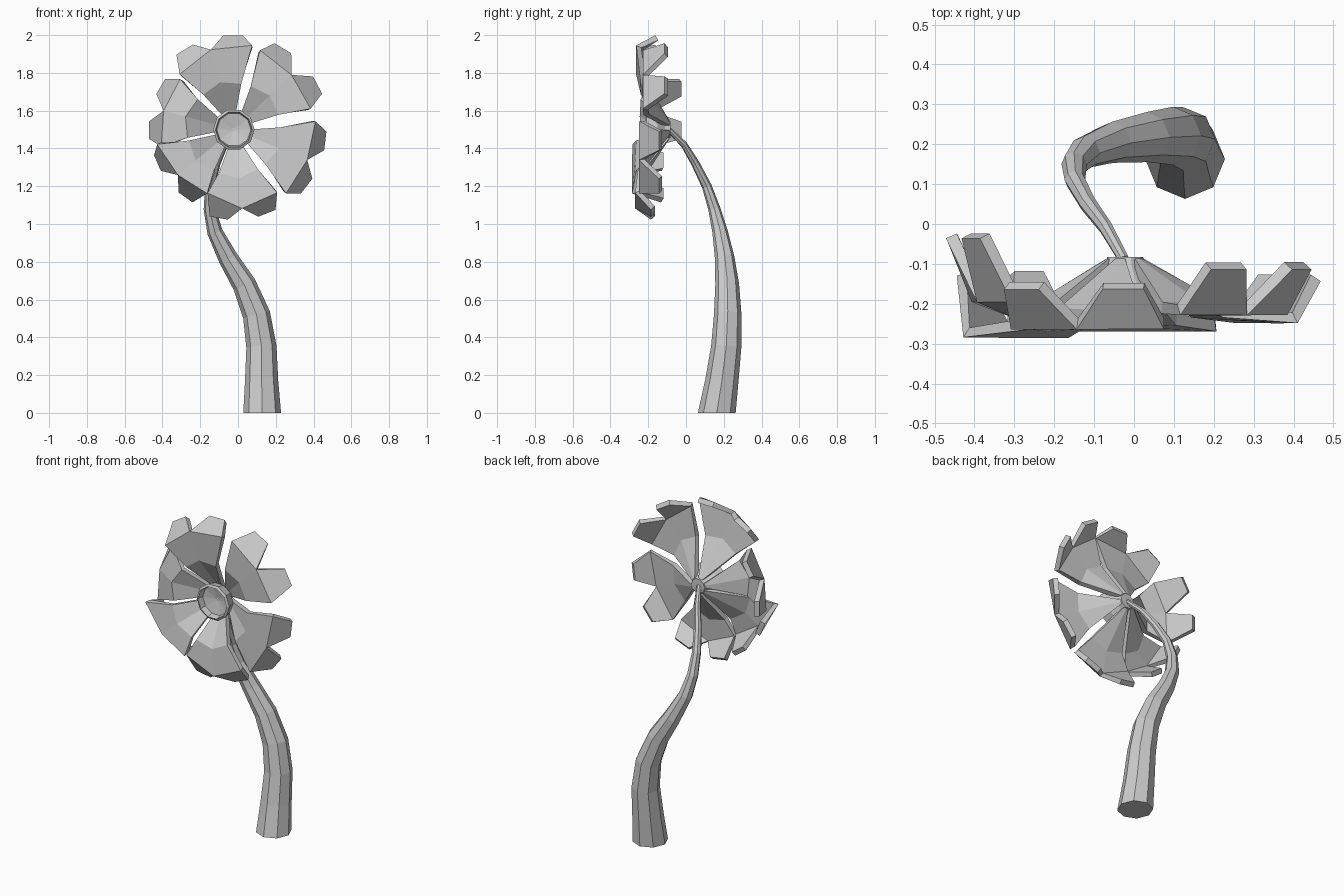
import bpy, bmesh, math
from mathutils import Vector

if "Cube" in bpy.data.objects:
    bpy.data.objects.remove(bpy.data.objects["Cube"])

CX, CZ = -0.022, 1.5   # flower centre in the front view


def finish(name, bm):
    bmesh.ops.recalc_face_normals(bm, faces=bm.faces)
    me = bpy.data.meshes.new(name)
    bm.to_mesh(me)
    bm.free()
    ob = bpy.data.objects.new(name, me)
    bpy.context.collection.objects.link(ob)
    return ob


def loft(name, rings):
    bm = bmesh.new()
    loops = [[bm.verts.new(p) for p in ring] for ring in rings]
    for a, b in zip(loops, loops[1:]):
        n = len(a)
        for i in range(n):
            bm.faces.new((a[i], a[(i + 1) % n], b[(i + 1) % n], b[i]))
    bm.faces.new(loops[0])
    bm.faces.new(loops[-1])
    return finish(name, bm)


# Stem: tapered eight-sided tube along a curling path (x, y, z, radius)
path = [(.128, .163, 0, .1), (.125, .19, .17, .088), (.124, .213, .35, .08),
        (.098, .221, .52, .073), (.033, .218, .68, .063), (-.053, .205, .82, .052),
        (-.123, .18, .96, .041), (-.15, .15, 1.08, .032), (-.148, .11, 1.2, .026),
        (-.115, .05, 1.32, .022), (-.07, -.01, 1.42, .018), (-.025, -.09, 1.5, .014)]
pts = [Vector(p[:3]) for p in path]
rings = []
for i, p in enumerate(pts):
    if i == 0:
        t = Vector((0, 0, 1))
    else:
        t = (pts[min(i + 1, len(pts) - 1)] - pts[i - 1]).normalized()
    q = Vector((0, 0, 1)).rotation_difference(t)
    ring = []
    for k in range(8):
        a = math.tau * k / 8
        ring.append(p + q @ (Vector((math.cos(a), math.sin(a), 0)) * path[i][3]))
    rings.append(ring)
loft("stem", rings)


# Flower centre: ten-sided cup with a rim and a recess (radius, y)
def disc(r, y, n=10):
    return [Vector((CX + r * math.cos(math.tau * k / n), y,
                    CZ + r * math.sin(math.tau * k / n))) for k in range(n)]


loft("flower_centre", [disc(r, y) for r, y in
     [(.045, -.083), (.055, -.11), (.095, -.15), (.11, -.21), (.097, -.218), (.09, -.18), (.01, -.165)]])


# Petals: two-lobed plates whose lobe tips bend back
def petal(name, angle, y_mid, y_edge, y_tip, valley, tip, left, right):
    def side(s):
        shoulder = left if s > 0 else right
        polar = [(.04, 16, -.1), (.25, 25, y_mid), (shoulder, 28.5, y_edge),
                 (tip, 21.5, y_tip), (tip, 9.5, y_tip)]
        return [(r, s * a, y) for r, a, y in polar]

    middle = [(.04, 0, -.1), (.265, 0, y_mid - .005), (valley, 0, y_edge)]
    bm = bmesh.new()

    def vert(r, a, y):
        a = math.radians(angle + a)
        return bm.verts.new((CX + r * math.cos(a), y, CZ + r * math.sin(a)))

    m = [vert(*p) for p in middle]
    for s in (1, -1):
        v = [vert(*p) for p in side(s)]
        for f in ((m[0], m[1], v[1], v[0]), (m[1], m[2], v[2], v[1]), (m[2], v[4], v[3], v[2])):
            bm.faces.new(f if s > 0 else f[::-1])
    ob = finish(name, bm)
    mod = ob.modifiers.new("thickness", 'SOLIDIFY')
    mod.thickness = .03
    mod.offset = 0


# angle, depths of middle, edge and tips, then valley, tip and shoulder radii
for i, spec in enumerate([
        (106, -.225, -.25, -.155, .435, .488, .405, .45),
        (43.5, -.21, -.215, -.105, .415, .493, .435, .415),
        (-22.5, -.22, -.235, -.135, .415, .478, .428, .43),
        (-84, -.24, -.255, -.175, .415, .468, .4, .36),
        (-141, -.25, -.272, -.125, .375, .43, .36, .405),
        (165, -.225, -.185, -.03, .375, .438, .385, .38)]):
    petal(f"petal_{i + 1}", *spec)
